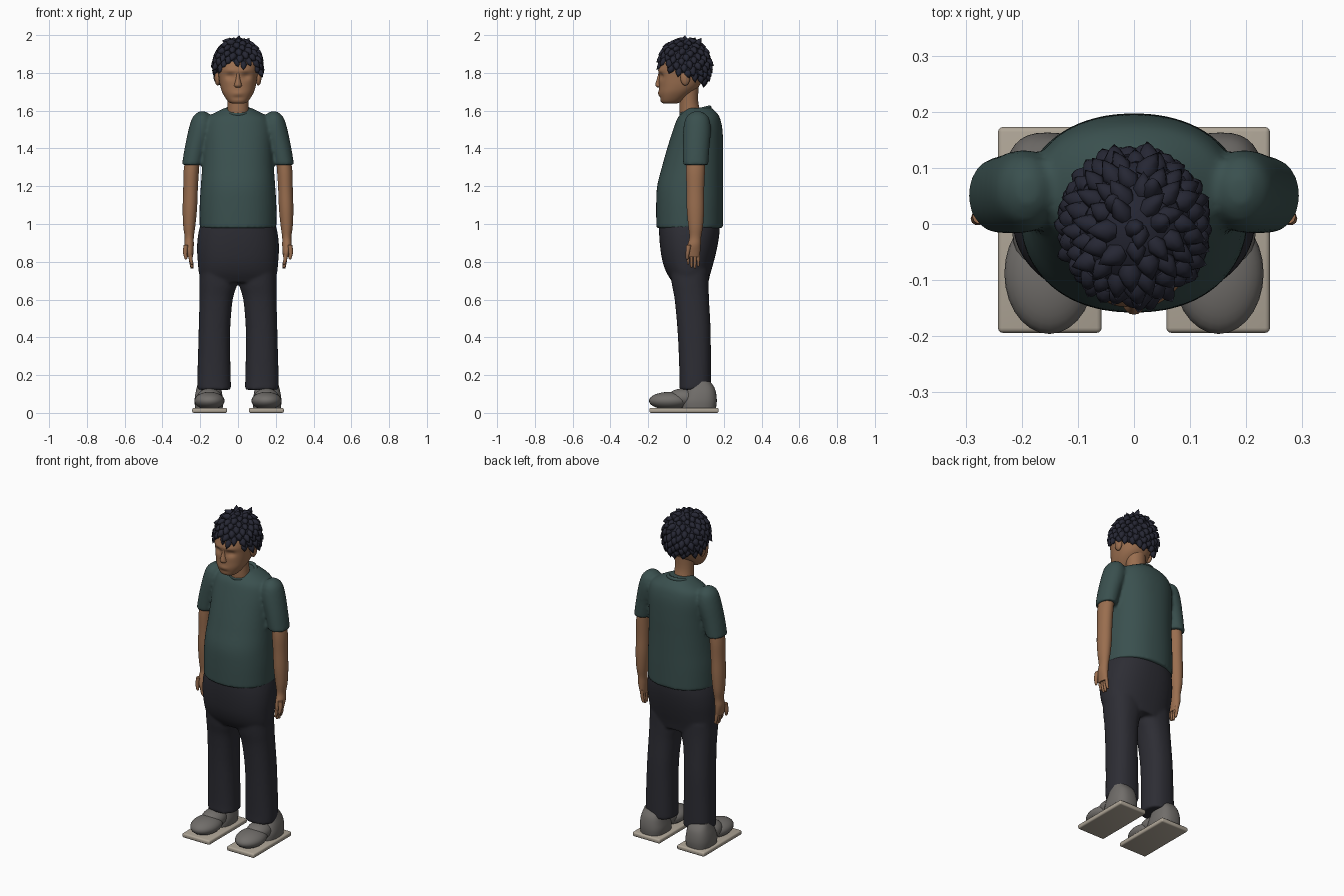
import bpy, bmesh, math, random
from mathutils import Vector, Matrix

if "Cube" in bpy.data.objects:
    bpy.data.objects.remove(bpy.data.objects["Cube"])

random.seed(4)


def material(name, rgb):
    m = bpy.data.materials.new(name)
    m.diffuse_color = (*rgb, 1)
    m.use_nodes = True
    m.node_tree.nodes["Principled BSDF"].inputs["Base Color"].default_value = m.diffuse_color
    return m


SKIN = material("skin brown", (0.32, 0.155, 0.078))
SHIRT = material("dark green", (0.042, 0.08, 0.077))
TROUSER = material("charcoal", (0.026, 0.026, 0.034))
HAIR = material("blue black", (0.019, 0.020, 0.034))
SHOE = material("grey", (0.165, 0.155, 0.145))
SOLE = material("pale beige", (0.43, 0.38, 0.31))


def loft(bm, rings, n=32, power=2.0, steps=4, s=1):
    """Closed body from rings (z, x0, x1, y0, y1), smoothly interpolated; s mirrors x."""
    pts = [rings[0], *rings, rings[-1]]
    rows = []
    for i in range(len(rings) - 1):
        a, b, c, d = pts[i:i + 4]
        for k in range(steps + (i == len(rings) - 2)):
            t = k / steps
            rows.append([0.5 * (2 * q + (r - p) * t + (2 * p - 5 * q + 4 * r - w) * t * t
                                + (3 * q - p - 3 * r + w) * t ** 3)
                         for p, q, r, w in zip(a, b, c, d)])
    loops = []
    for z, x0, x1, y0, y1 in rows:
        loop = []
        for j in range(n):
            u = 2 * math.pi * j / n
            c, d = math.cos(u), math.sin(u)
            ex = math.copysign(abs(c) ** (2 / power), c)
            ey = math.copysign(abs(d) ** (2 / power), d)
            loop.append(bm.verts.new((s * ((x0 + x1) / 2 + (x1 - x0) / 2 * ex),
                                      (y0 + y1) / 2 + (y1 - y0) / 2 * ey, z)))
        loops.append(loop)
    for a, b in zip(loops, loops[1:]):
        for j in range(n):
            bm.faces.new((a[j], a[(j + 1) % n], b[(j + 1) % n], b[j]))
    bm.faces.new(loops[0])
    bm.faces.new(loops[-1])


def ball(bm, c, r, u=28, v=16):
    m = Matrix.Translation(c) @ Matrix.Diagonal((*r, 1))
    return bmesh.ops.create_uvsphere(bm, u_segments=u, v_segments=v, radius=1, matrix=m)["verts"]


def finish(bm, name, mat, voxel=None, smooth=6, angle=50):
    bmesh.ops.recalc_face_normals(bm, faces=bm.faces)
    me = bpy.data.meshes.new(name)
    bm.to_mesh(me)
    bm.free()
    ob = bpy.data.objects.new(name, me)
    bpy.context.collection.objects.link(ob)
    me.materials.append(mat)
    if voxel:
        r = ob.modifiers.new("Blend", "REMESH")
        r.mode, r.voxel_size, r.use_smooth_shade = "VOXEL", voxel, True
        if smooth:
            k = ob.modifiers.new("Soften", "SMOOTH")
            k.factor, k.iterations = 0.5, smooth
    else:
        bpy.ops.object.select_all(action="DESELECT")
        ob.select_set(True)
        bpy.context.view_layer.objects.active = ob
        bpy.ops.object.shade_smooth_by_angle(angle=math.radians(angle))
    return ob


# T-shirt: torso and sleeves blended together
bm = bmesh.new()
loft(bm, [(0.978, -.203, .203, -.157, .196), (1.10, -.203, .203, -.158, .197),
          (1.20, -.197, .197, -.153, .197), (1.30, -.19, .19, -.128, .197),
          (1.40, -.185, .185, -.10, .197), (1.50, -.182, .182, -.068, .193),
          (1.56, -.165, .165, -.045, .18), (1.59, -.12, .12, -.02, .162),
          (1.615, -.07, .07, .0, .135)], n=48, power=2.2)
for s in (-1, 1):
    loft(bm, [(1.313, .188, .297, -.016, .118), (1.40, .165, .283, -.017, .124),
              (1.50, .13, .262, -.015, .132), (1.56, .14, .243, -.002, .122),
              (1.585, .155, .222, .02, .10), (1.596, .175, .205, .04, .08)], s=s)
finish(bm, "t_shirt", SHIRT, 0.009, 5)

# Collar band around the neck
bm = bmesh.new()
N, M = 40, 8
ring = []
for i in range(N):
    u = 2 * math.pi * i / N
    c = Vector((.066 * math.cos(u), .05 + .075 * math.sin(u), 1.598 + .018 * math.sin(u)))
    out = Vector((math.cos(u), math.sin(u), 0))
    ring.append([bm.verts.new(c + out * .011 * math.cos(2 * math.pi * k / M)
                              + Vector((0, 0, .012 * math.sin(2 * math.pi * k / M)))) for k in range(M)])
for i in range(N):
    a, b = ring[i], ring[(i + 1) % N]
    for k in range(M):
        bm.faces.new((a[k], b[k], b[(k + 1) % M], a[(k + 1) % M]))
finish(bm, "collar", SHIRT)

# Trousers: hips and two legs blended together
bm = bmesh.new()
loft(bm, [(0.69, -.19, .19, -.07, .118), (0.74, -.207, .207, -.102, .13),
          (0.80, -.213, .213, -.124, .147), (0.87, -.217, .217, -.136, .164),
          (0.94, -.212, .212, -.142, .176), (1.0, -.198, .198, -.143, .18)], n=48, power=2.3)
for s in (-1, 1):
    loft(bm, [(0.122, .037, .214, -.036, .132), (0.17, .038, .216, -.034, .133),
              (0.30, .041, .212, -.038, .132), (0.45, .041, .208, -.046, .13),
              (0.60, .028, .204, -.06, .122), (0.68, .005, .204, -.075, .12),
              (0.76, .0, .203, -.085, .12)], power=2.3, s=s)
finish(bm, "trousers", TROUSER, 0.009, 5)

for s, side in ((-1, "left"), (1, "right")):
    # Arm with palm, fingers and thumb
    bm = bmesh.new()
    loft(bm, [(1.36, .20, .275, .005, .1), (1.28, .207, .288, .0, .1),
              (1.18, .213, .29, .003, .096), (1.08, .217, .293, .004, .096),
              (0.99, .226, .29, .012, .09), (0.93, .234, .282, .018, .08),
              (0.89, .234, .284, .008, .078), (0.85, .236, .276, .0, .075),
              (0.825, .238, .27, .004, .07)], n=24, s=s)
    for i, tip in enumerate((.785, .768, .764, .775)):
        y = .003 + i * .0178
        loft(bm, [(.85, .242, .264, y, y + .0175), (.81, .240, .260, y, y + .017),
                  (tip + .006, .236, .252, y + .002, y + .015),
                  (tip, .240, .247, y + .006, y + .011)], n=10, s=s)
    loft(bm, [(.89, .262, .288, .0, .028), (.85, .268, .291, -.002, .02),
              (.82, .268, .284, -.002, .014), (.812, .273, .278, .002, .009)], n=10, s=s)
    finish(bm, side + "_arm", SKIN)

    # Shoe: toe, instep and heel counter
    bm = bmesh.new()
    ball(bm, (s * .151, -.088, .064), (.08, .108, .047))
    ball(bm, (s * .151, -.012, .08), (.066, .085, .05))
    loft(bm, [(.02, .082, .226, -.02, .158), (.06, .078, .23, -.02, .163),
              (.10, .084, .226, -.005, .16), (.135, .09, .218, .01, .15),
              (.167, .096, .21, .025, .128)], power=2.6, s=s)
    finish(bm, side + "_shoe", SHOE)

    # Flat sole plate
    bm = bmesh.new()
    bmesh.ops.create_cube(bm, size=1, matrix=Matrix.Translation((s * .15, -.0105, .0135))
                          @ Matrix.Diagonal((.185, .367, .027, 1)))
    bmesh.ops.bevel(bm, geom=bm.edges[:], offset=.009, segments=3, affect="EDGES", profile=.5)
    finish(bm, side + "_sole", SOLE)

    # Ear
    bm = bmesh.new()
    ball(bm, (s * .108, -.004, 1.775), (.016, .026, .042), 16, 10)
    finish(bm, side + "_ear", SKIN)

# Neck
bm = bmesh.new()
loft(bm, [(1.55, -.062, .062, -.03, .095), (1.60, -.056, .056, -.034, .075),
          (1.66, -.055, .055, -.035, .064), (1.76, -.06, .06, -.045, .07)])
finish(bm, "neck", SKIN)

# Head with eye sockets, brow and lips pressed into the front
bm = bmesh.new()
loft(bm, [(1.638, -.03, .03, -.118, -.05), (1.648, -.052, .052, -.133, -.025),
          (1.69, -.08, .08, -.143, .03), (1.73, -.094, .094, -.143, .07),
          (1.78, -.102, .102, -.143, .09), (1.83, -.108, .108, -.142, .105),
          (1.88, -.105, .105, -.122, .108), (1.93, -.08, .08, -.09, .08),
          (1.955, -.03, .03, -.03, .03)], n=64, power=2.25, steps=6)
for v in bm.verts:
    if v.co.y < -.05:
        x, z = abs(v.co.x), v.co.z
        v.co.y += .014 * math.exp(-((x - .042) / .022) ** 2 - ((z - 1.782) / .016) ** 2)
        v.co.y -= .006 * math.exp(-((x - .035) / .04) ** 2 - ((z - 1.812) / .012) ** 2)
        v.co.y -= .005 * math.exp(-(x / .028) ** 2 - ((z - 1.69) / .012) ** 2)
        v.co.y += .004 * math.exp(-(x / .03) ** 2 - ((z - 1.669) / .007) ** 2)
finish(bm, "head", SKIN)

# Nose
bm = bmesh.new()
loft(bm, [(1.722, -.012, .012, -.15, -.12), (1.731, -.021, .021, -.16, -.115),
          (1.745, -.018, .018, -.161, -.115), (1.775, -.011, .011, -.152, -.115),
          (1.805, -.009, .009, -.144, -.115)], n=16)
finish(bm, "nose", SKIN)

# Hair cap trimmed along a slanted hairline, covered with overlapping tufts
C, R = Vector((0, -.006, 1.832)), Vector((.122, .13, .143))


def hairline(y):
    return 1.792 - .43 * y


bm = bmesh.new()
for v in ball(bm, C, R, 40, 24):
    v.co.z = max(v.co.z, hairline(v.co.y))


def tuft(base, tip, width):
    d = tip - base
    m = Matrix.Translation(base) @ d.to_track_quat("Z", "Y").to_matrix().to_4x4()
    L = d.length
    loft_rows = []
    for t, w in ((0, .7), (.3, 1), (.65, .62)):
        loft_rows.append([bm.verts.new(m @ Vector((width * w * math.cos(k * math.pi / 4),
                                                   width * w * math.sin(k * math.pi / 4), t * L)))
                          for k in range(8)])
    top = bm.verts.new(tip)
    for k in range(8):
        j = (k + 1) % 8
        for a, b in zip(loft_rows, loft_rows[1:]):
            bm.faces.new((a[k], a[j], b[j], b[k]))
        bm.faces.new((loft_rows[2][k], loft_rows[2][j], top))
    bm.faces.new(loft_rows[0])


COUNT = 190
for i in range(COUNT):
    h = 1 - 2 * (i + .5) / COUNT
    a = i * 2.39996
    n = Vector((math.sqrt(1 - h * h) * math.cos(a), math.sqrt(1 - h * h) * math.sin(a), h))
    p = C + Vector(n[k] * R[k] for k in range(3))
    if p.z < hairline(p.y) + .005:
        continue
    normal = Vector(n[k] / R[k] for k in range(3)).normalized()
    down = Vector((random.uniform(-.3, .3), random.uniform(-.3, .3), -1))
    down = (down - normal * down.dot(normal)).normalized()
    length = random.uniform(.045, .06)
    tuft(p - normal * .008, p + normal * random.uniform(.006, .02) + down * length * .8,
         random.uniform(.017, .022))
for base, tip in (((0, -.01, 1.955), (.006, -.005, 2.0)), ((.03, .05, 1.94), (.035, .082, 1.985)),
                  ((-.03, .03, 1.95), (-.045, .05, 1.988)), ((.04, 0, 1.95), (.06, .01, 1.985))):
    tuft(Vector(base), Vector(tip), .02)
finish(bm, "hair", HAIR, angle=60)
